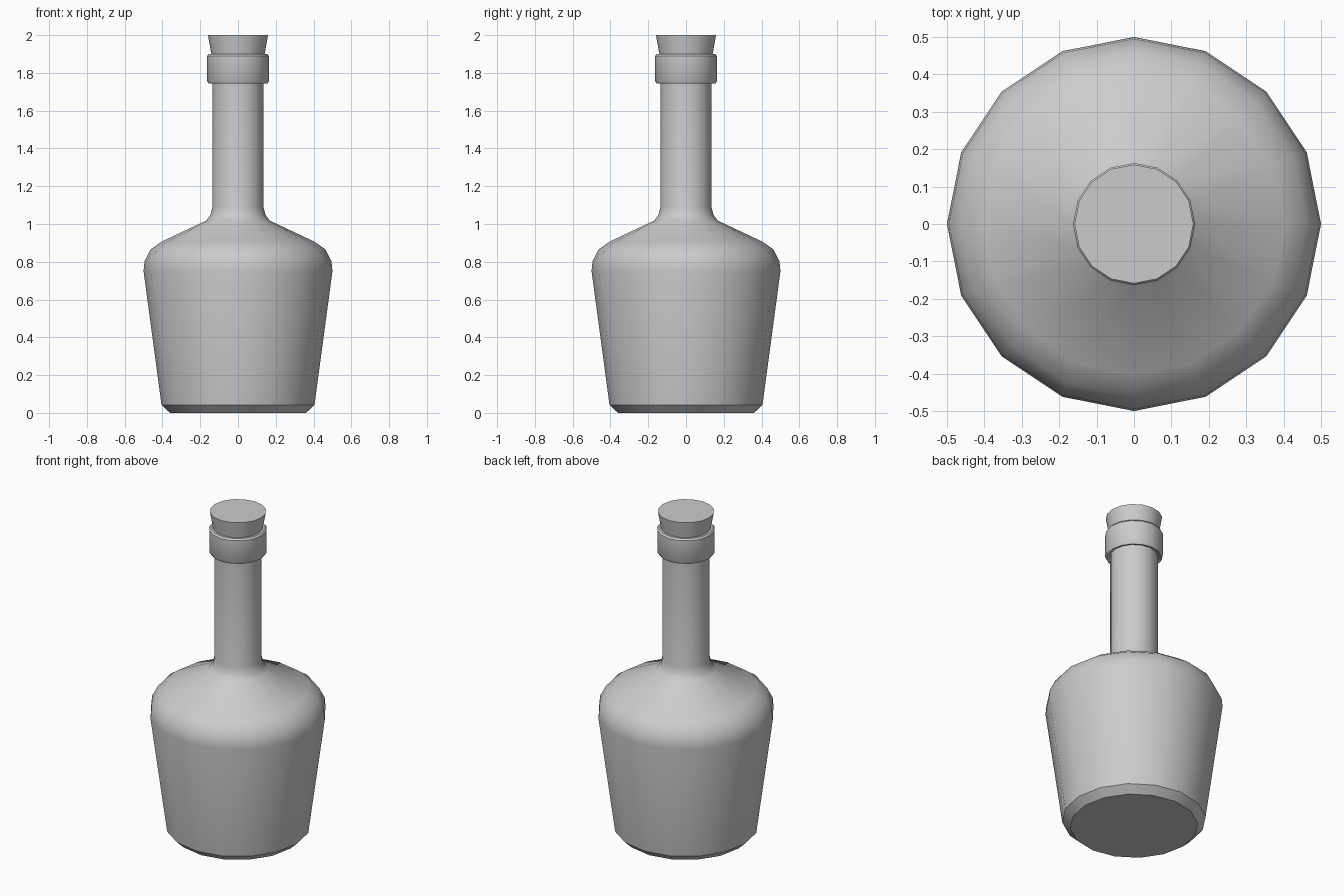
import bpy, bmesh
from math import cos, sin, pi, radians

if "Cube" in bpy.data.objects:
    bpy.data.objects.remove(bpy.data.objects["Cube"])

SIDES = 16


def lathe(name, profile, cap_bottom=True, cap_top=True):
    """Revolve (radius, height) points around z, listed from bottom to top."""
    bm = bmesh.new()
    rings = [[bm.verts.new((r * cos(2 * pi * i / SIDES), r * sin(2 * pi * i / SIDES), z))
              for i in range(SIDES)] for r, z in profile]
    for low, high in zip(rings, rings[1:]):
        for i in range(SIDES):
            j = (i + 1) % SIDES
            bm.faces.new((low[i], low[j], high[j], high[i]))
    if cap_bottom:
        bm.faces.new(rings[0][::-1])
    if cap_top:
        bm.faces.new(rings[-1])
    mesh = bpy.data.meshes.new(name)
    bm.to_mesh(mesh)
    bm.free()
    obj = bpy.data.objects.new(name, mesh)
    bpy.context.collection.objects.link(obj)
    bpy.ops.object.select_all(action='DESELECT')
    obj.select_set(True)
    bpy.context.view_layer.objects.active = obj
    bpy.ops.object.shade_smooth_by_angle(angle=radians(36))
    return obj


# Bottle: chamfered base, flared body, rounded shoulder, neck and lip ring
lathe("bottle", [
    (0.36, 0.0), (0.405, 0.042), (0.5, 0.75), (0.495, 0.803), (0.462, 0.866),
    (0.402, 0.908), (0.168, 1.018), (0.145, 1.05), (0.135, 1.09),
    (0.135, 1.75), (0.155, 1.743), (0.163, 1.755), (0.163, 1.89),
    (0.155, 1.9), (0.141, 1.9)], cap_top=False)

# Tapered cork pressed into the mouth
lathe("cork", [(0.141, 1.898), (0.159, 2.0)], cap_bottom=False)
